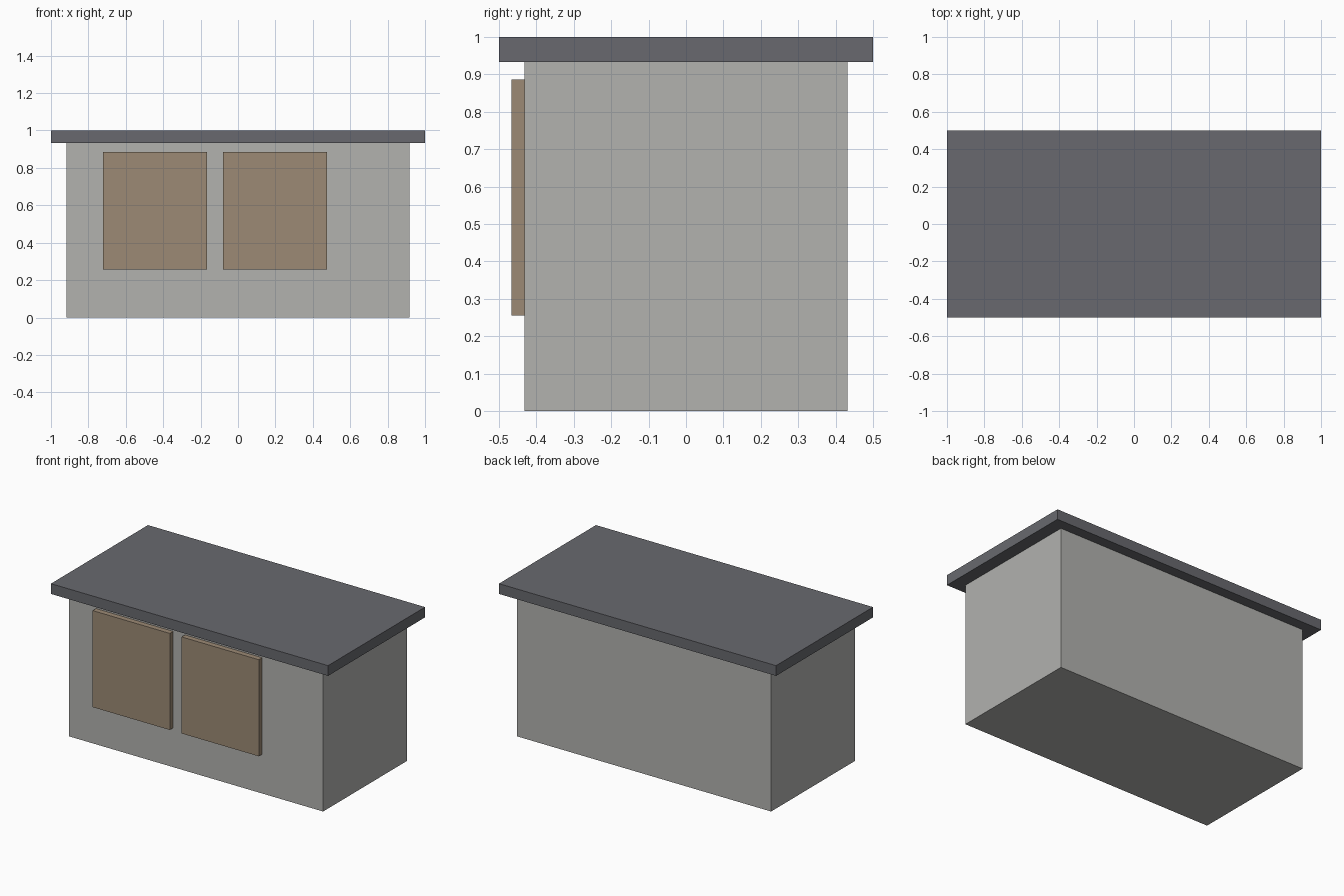
import bpy

default = bpy.data.objects.get("Cube")
if default:
    bpy.data.objects.remove(default, do_unlink=True)


def material(name, rgb):
    mat = bpy.data.materials.new(name)
    mat.use_nodes = True
    color = (*rgb, 1.0)
    mat.diffuse_color = color
    mat.node_tree.nodes["Principled BSDF"].inputs["Base Color"].default_value = color
    return mat


def box(name, low, high, mat):
    """Axis-aligned box between two opposite corners."""
    center = [(a + b) / 2 for a, b in zip(low, high)]
    bpy.ops.mesh.primitive_cube_add(size=1, location=center)
    obj = bpy.context.object
    obj.name = name
    obj.scale = [b - a for a, b in zip(low, high)]
    bpy.ops.object.transform_apply(location=False, rotation=False, scale=True)
    obj.data.materials.append(mat)
    return obj


wall_grey = material("wall grey", (0.445, 0.445, 0.43))
roof_grey = material("dark roof grey", (0.138, 0.141, 0.156))
door_brown = material("door brown", (0.332, 0.254, 0.178))

WALL_X, WALL_Y, WALL_TOP = 0.917, 0.432, 0.933

# Main building block
box("walls", (-WALL_X, -WALL_Y, 0), (WALL_X, WALL_Y, WALL_TOP), wall_grey)

# Overhanging flat roof slab
box("roof", (-1, -0.5, WALL_TOP), (1, 0.5, 1), roof_grey)

# Two raised door panels, set off-centre on the front
for side, x in (("right", -0.722), ("left", -0.08)):
    box(f"{side}_door", (x, -0.467, 0.256), (x + 0.557, -WALL_Y, 0.886), door_brown)
